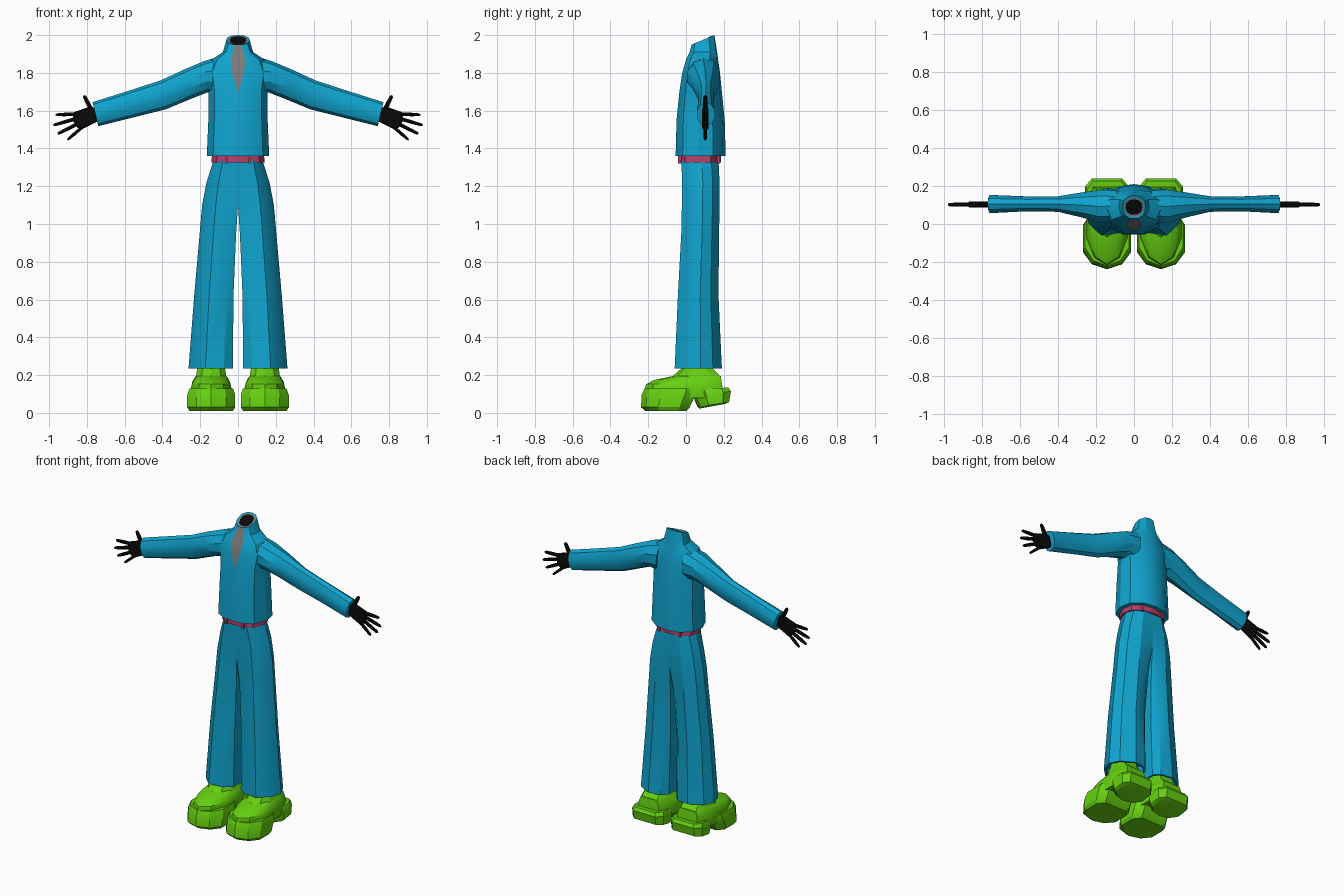
import bpy, bmesh, math
from mathutils import Vector

if "Cube" in bpy.data.objects:
    bpy.data.objects.remove(bpy.data.objects["Cube"])


def mat(name, rgb):
    m = bpy.data.materials.new(name)
    m.diffuse_color = (*rgb, 1)
    m.use_nodes = True
    m.node_tree.nodes["Principled BSDF"].inputs["Base Color"].default_value = m.diffuse_color
    return m


BLUE = mat("blue cloth", (0.005, 0.37, 0.62))
GREEN = mat("green shoe", (0.13, 0.64, 0.005))
PINK = mat("pink belt", (0.48, 0.05, 0.14))
GREY = mat("grey undershirt", (0.2, 0.2, 0.2))
BLACK = mat("black", (0.003, 0.003, 0.003))


def finish(name, bm, mats, mirror=False, angle=30):
    bmesh.ops.recalc_face_normals(bm, faces=bm.faces)
    me = bpy.data.meshes.new(name)
    bm.to_mesh(me)
    bm.free()
    for m in mats:
        me.materials.append(m)
    ob = bpy.data.objects.new(name, me)
    bpy.context.collection.objects.link(ob)
    bpy.ops.object.select_all(action='DESELECT')
    ob.select_set(True)
    bpy.context.view_layer.objects.active = ob
    bpy.ops.object.shade_smooth_by_angle(angle=math.radians(angle))
    if mirror:
        ob.modifiers.new("Mirror", 'MIRROR').use_mirror_merge = False
    return ob


def loft(bm, rings, band_mats=None, cap_mat=0):
    """Skin a list of equal-length point rings and cap both ends."""
    vs = [[bm.verts.new(p) for p in r] for r in rings]
    n = len(vs[0])
    for k in range(len(vs) - 1):
        for i in range(n):
            j = (i + 1) % n
            f = bm.faces.new((vs[k][i], vs[k][j], vs[k + 1][j], vs[k + 1][i]))
            f.material_index = band_mats[k] if band_mats else 0
    bm.faces.new(vs[0])
    bm.faces.new(vs[-1]).material_index = cap_mat


# Torso outline: flat front, rounded sides and back
HALF = [(.35, -1), (.8, -.72), (1, -.1), (.92, .5), (.5, .9)]
BODY = HALF + [(0, 1)] + [(-x, y) for x, y in reversed(HALF)]


def body_ring(z, hx, yf, yb, tilt=0):
    c, h = (yf + yb) / 2, (yb - yf) / 2
    return [(u * hx, c + v * h, z + tilt * v) for u, v in BODY]


# Jacket torso with collar, grey neck rim and black neck opening
torso = [(1.36, .165, -.055, .21), (1.55, .157, -.05, .205),
         (1.70, .155, -.035, .19), (1.80, .17, -.02, .18),
         (1.87, .14, 0, .17), (1.91, .08, .02, .165),
         (1.975, .062, .03, .15, .025), (1.972, .052, .04, .14, .024),
         (1.972, .044, .05, .13, .022)]
bm = bmesh.new()
loft(bm, [body_ring(*r) for r in torso], [0] * 6 + [0, 1], 2)
finish("jacket_body", bm, [BLUE, GREY, BLACK])

# Open front showing the undershirt
bm = bmesh.new()
rows = []
for r, w in zip(torso[2:7], (.002, .03, .04, .027, .02)):
    z = r[0] - (r[4] if len(r) > 4 else 0)
    rows.append([bm.verts.new((s * w, r[2] - .004, z)) for s in (-1, 1)])
for a, b in zip(rows, rows[1:]):
    bm.faces.new((a[0], a[1], b[1], b[0]))
finish("undershirt_front", bm, [GREY])

# Sleeves: each ring runs from a top point to a bottom point
sleeve = [((.09, 1.89), (.10, 1.68), .01, .18),
          ((.18, 1.862), (.16, 1.697), .0, .185),
          ((.28, 1.82), (.25, 1.662), .03, .17),
          ((.41, 1.76), (.38, 1.608), .062, .148),
          ((.58, 1.705), (.55, 1.565), .065, .147),
          ((.77, 1.645), (.74, 1.518), .055, .155)]
bm = bmesh.new()
rings = []
for t, b, yf, yb in sleeve:
    ring = []
    for i in range(10):
        a = math.tau * i / 10
        f = .5 + .5 * math.cos(a)
        ring.append((b[0] + (t[0] - b[0]) * f, (yf + yb) / 2 + (yb - yf) / 2 * math.sin(a),
                     b[1] + (t[1] - b[1]) * f))
    rings.append(ring)
loft(bm, rings)
finish("sleeves", bm, [BLUE], True)

# Hands: flat palm plus tapered fingers
bm = bmesh.new()
palm = [(.73, 1.615), (.79, 1.62), (.868, 1.592), (.875, 1.555),
        (.862, 1.522), (.835, 1.497), (.73, 1.55)]
cx, cz = .81, 1.56
loft(bm, [[(cx + (x - cx) * s, y, cz + (z - cz) * s) for x, z in palm]
          for y, s in ((.086, .85), (.094, 1), (.110, 1), (.118, .85))])
fingers = [((.775, 1.60), (.815, 1.68), .013), ((.855, 1.582), (.965, 1.578), .011),
           ((.86, 1.557), (.978, 1.523), .011), ((.85, 1.53), (.955, 1.477), .011),
           ((.828, 1.51), (.903, 1.445), .010)]
for a, b, r in fingers:
    p, q = Vector((a[0], .102, a[1])), Vector((b[0], .102, b[1]))
    d = (q - p).normalized()
    side = Vector((0, 1, 0))
    up = d.cross(side)
    loft(bm, [[p.lerp(q, t) + (side * math.cos(k * math.tau / 6) + up * math.sin(k * math.tau / 6)) * r * s
               for k in range(6)] for t, s in ((0, 1), (.55, 1), (.92, .8), (1, .4))])
finish("hands", bm, [BLACK], True, 40)

# Belt and its loops
bm = bmesh.new()
loft(bm, [body_ring(1.325, .142, -.035, .185), body_ring(1.362, .138, -.035, .185)])
finish("belt", bm, [PINK])
bm = bmesh.new()
for x, y in ((.062, -.034), (.075, .172)):
    box = bmesh.ops.create_cube(bm, size=1)["verts"]
    for v in box:
        v.co = Vector((x + v.co.x * .014, y + v.co.y * .018, 1.342 + v.co.z * .045))
finish("belt_loops", bm, [PINK], True)

# Trouser legs: k = how square the inner side is (1 at the hips)
legs = [(1.335, 0, .13, -.025, .172, 1), (1.22, 0, .167, -.02, .178, 1),
        (1.10, 0, .19, -.022, .178, .95), (.95, .01, .203, -.025, .175, .75),
        (.62, .024, .232, -.043, .172, .6), (.235, .027, .262, -.06, .19, .6),
        (.235, .04, .248, -.047, .177, .6), (.29, .04, .245, -.045, .175, .6)]
bm = bmesh.new()
rings = []
for z, xi, xo, yf, yb, k in legs:
    e = .5 + .5 * k
    pts = [(0, -k), (.2, -max(e, .9)), (.62, -1), (.9, -.5), (1, .1),
           (.87, .62), (.5, 1), (.15, max(e, .9)), (0, k)]
    rings.append([(xi + u * (xo - xi), (yf + yb) / 2 + v * (yb - yf) / 2, z) for u, v in pts])
loft(bm, rings)
finish("trousers", bm, [BLUE], True)


# Shoes: blunt pointed plan outline, stacked in rings
def shoe_ring(z, w, yf, yb, tilt=0):
    L = yb - yf
    half = [(.62, yf + .1 * L), (1, yf + .35 * L), (1, yb - .2 * L), (.7, yb)]
    pts = [(0, yf)] + half + [(-u, y) for u, y in reversed(half)]
    return [(.142 + u * w, y, z + tilt * y) for u, y in pts]


shoe_parts = {
    "front_soles": [(.01, .115, -.215, .0), (.03, .127, -.238, .02),
                    (.095, .127, -.235, .05), (.128, .116, -.22, .06)],
    "heels": [(.01, .098, .07, .205, .18), (.025, .112, .06, .228, .14),
              (.09, .115, .035, .238, .1), (.125, .104, .02, .225, .04)],
    "shoe_uppers": [(.08, .105, -.21, .19), (.125, .108, -.218, .195),
                    (.16, .1, -.212, .188, .04), (.184, .085, -.17, .185, .06),
                    (.195, .08, -.07, .18), (.24, .073, -.02, .138),
                    (.285, .066, -.01, .13)],
}
for name, rows in shoe_parts.items():
    bm = bmesh.new()
    loft(bm, [shoe_ring(*r) for r in rows])
    finish(name, bm, [GREEN], True)
